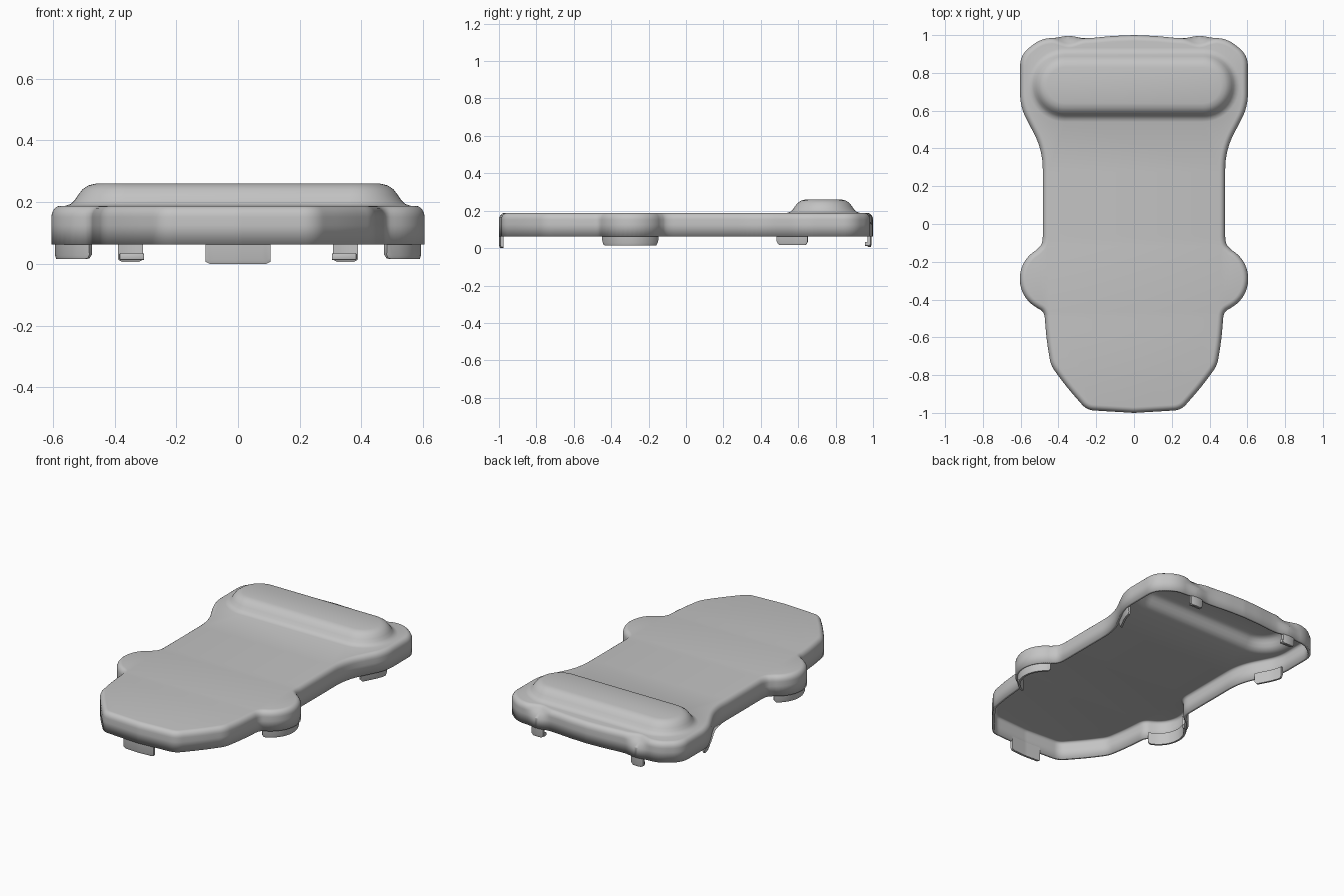
import bpy, bmesh, math
from mathutils import Vector

if "Cube" in bpy.data.objects:
    bpy.data.objects.remove(bpy.data.objects["Cube"])

grey = bpy.data.materials.new("plain_grey")
grey.diffuse_color = (0.55, 0.55, 0.55, 1)
grey.use_nodes = True
grey.node_tree.nodes["Principled BSDF"].inputs["Base Color"].default_value = grey.diffuse_color


def finish(name, bm, angle=35):
    me = bpy.data.meshes.new(name)
    bm.to_mesh(me)
    bm.free()
    me.materials.append(grey)
    ob = bpy.data.objects.new(name, me)
    bpy.context.collection.objects.link(ob)
    bpy.ops.object.select_all(action='DESELECT')
    ob.select_set(True)
    bpy.context.view_layer.objects.active = ob
    bpy.ops.object.shade_smooth_by_angle(angle=math.radians(angle))
    return ob


# Right half of the outline, front to back: x, y, corner rounding distance
half = [(0, -1.0, 0), (0.25, -0.985, 0.04), (0.355, -0.865, 0.06), (0.44, -0.75, 0.035),
        (0.462, -0.62, 0.06), (0.475, -0.466, 0.03)]
half += [(0.43 + 0.175 * math.cos(math.radians(a)), -0.29 + 0.175 * math.sin(math.radians(a)), 0)
         for a in range(-60, 61, 8)]
half += [(0.483, -0.105, 0.04), (0.483, 0.39, 0.10), (0.603, 0.62, 0.07), (0.603, 0.895, 0.06),
         (0.49, 0.985, 0.06), (0.24, 0.983, 0.04), (0.12, 0.995, 0.03), (0, 1.0, 0)]


def notch(x):
    # Strength of the dent above each back clip
    t = max(0, 1 - abs(abs(x) - 0.345) / 0.09)
    return t * t * (3 - 2 * t)


def rounded(corners):
    out = []
    for i, (x, y, d) in enumerate(corners):
        p = Vector((x, y))
        if d == 0:
            out.append(p)
            continue
        a, b = Vector(corners[i - 1][:2]), Vector(corners[i + 1][:2])
        a = p + (a - p).normalized() * min(d, (a - p).length * 0.48)
        b = p + (b - p).normalized() * min(d, (b - p).length * 0.48)
        for k in range(9):
            t = k / 8
            out.append(a * (1 - t) ** 2 + p * 2 * t * (1 - t) + b * t * t)
    dense = []
    for a, b in zip(out, out[1:]):
        n = max(1, math.ceil((b - a).length / 0.014))
        dense += [a.lerp(b, k / n) for k in range(n)]
    return dense + [out[-1]]


right = rounded(half)
path = [Vector((-p.x, p.y)) for p in reversed(right)] + right[1:-1]
N = len(path)
normals = []
for i in range(N):
    d1 = (path[i] - path[i - 1]).normalized()
    d2 = (path[(i + 1) % N] - path[i]).normalized()
    t = (d1 + d2).normalized()
    normals.append(Vector((t.y, -t.x)) / max(0.6, t.dot(d1)))
for p in path:
    if p.y > 0.9:
        p.y += 0.012 * notch(p.x)


def add_ring(bm, pts):
    vs = [bm.verts.new(p) for p in pts]
    es = [bm.edges.new((vs[i], vs[(i + 1) % len(vs)])) for i in range(len(vs))]
    return vs, es


def bridge(bm, a, b):
    n = len(a)
    for i in range(n):
        j = (i + 1) % n
        bm.faces.new((a[i], a[j], b[j], b[i]))


# Cover: wall, rounded edge, flat top and raised pill, as one thin shell
bm = bmesh.new()
levels = [(0, 0.062), (0, 0.125), (0, 0.152)]
levels += [(0.03 * (1 - math.cos(a)), 0.152 + 0.036 * math.sin(a))
           for a in [math.radians(18 * k) for k in range(1, 6)]]
prev = None
for inset, z in levels:
    dent = 0.034 * min(1, max(0, (z - 0.125) / 0.045))
    pts = []
    for p, n in zip(path, normals):
        q = p - n * inset
        if p.y > 0.9:
            q.y -= dent * notch(p.x)
        pts.append((q.x, q.y, z))
    ring, edges = add_ring(bm, pts)
    if prev:
        bridge(bm, prev, ring)
    prev = ring
rim_edges = edges


def pill(r, z):
    pts = []
    for sx, start in ((1, -90), (-1, 90)):
        for k in range(25):
            a = math.radians(start + 180 * k / 24)
            pts.append((sx * 0.365 + r * math.cos(a), 0.735 + r * math.sin(a), z))
    return pts


prev = None
for r, z in [(0.195, 0.188), (0.177, 0.194), (0.164, 0.206), (0.153, 0.223),
             (0.139, 0.241), (0.12, 0.254), (0.095, 0.26)]:
    ring, edges = add_ring(bm, pill(r, z))
    if prev:
        bridge(bm, prev, ring)
    else:
        base_edges = edges
    prev = ring
bm.faces.new(prev)
bmesh.ops.triangle_fill(bm, edges=rim_edges + base_edges, normal=(0, 0, 1), use_beauty=True)
bmesh.ops.recalc_face_normals(bm, faces=bm.faces)
top = max(bm.faces, key=lambda f: f.calc_center_median().z)
if top.normal.z < 0:
    bmesh.ops.reverse_faces(bm, faces=bm.faces)
cover = finish("cover_shell", bm)
sol = cover.modifiers.new("thickness", 'SOLIDIFY')
sol.thickness = 0.016
sol.offset = -1


# Tabs: strips that follow the wall and hang below the rim
def tab(name, test, inset, thick, bottom, rnd):
    ids = [i for i in range(N) if test(path[i])]
    bm = bmesh.new()
    run = [0]
    for a, b in zip(ids, ids[1:]):
        run.append(run[-1] + (path[b] - path[a]).length)
    prev = None
    for s, i in zip(run, ids):
        e = min(s, run[-1] - s)
        zb = bottom + (rnd - math.sqrt(max(0, rnd ** 2 - (rnd - e) ** 2)) if e < rnd else 0)
        sec = [(inset, 0.09), (inset, zb + 0.012), (inset + 0.004, zb),
               (inset + thick, zb), (inset + thick, 0.09)]
        ring = []
        for o, z in sec:
            q = path[i] - normals[i] * o
            ring.append(bm.verts.new((q.x, q.y, z)))
        if prev:
            bridge(bm, prev, ring)
        else:
            bm.faces.new(ring)
        prev = ring
    bm.faces.new(prev)
    bmesh.ops.recalc_face_normals(bm, faces=bm.faces)
    finish(name, bm)


tab("front_tab", lambda p: p.y < -0.9 and abs(p.x) < 0.113, 0.001, 0.018, 0.0, 0.006)
for side, s in (("left", -1), ("right", 1)):
    tab(side + "_bulge_tab", lambda p: p.x * s > 0 and -0.458 < p.y < -0.13, 0.012, 0.016, 0.015, 0.015)
    tab(side + "_rear_tab", lambda p: p.x * s > 0 and 0.47 < p.y < 0.655, 0.012, 0.016, 0.017, 0.015)
    tab(side + "_back_clip", lambda p: p.y > 0.9 and 0.297 < p.x * s < 0.39, 0.004, 0.016, 0.006, 0.008)
    # Small hook on the inside of each back clip
    bm = bmesh.new()
    bmesh.ops.create_cube(bm, size=1)
    for v in bm.verts:
        v.co = Vector((s * 0.344 + v.co.x * 0.08, 0.969 + v.co.y * 0.026, 0.023 + v.co.z * 0.022))
    bmesh.ops.bevel(bm, geom=bm.edges[:], offset=0.004, segments=2, affect='EDGES', profile=0.5)
    finish(side + "_clip_hook", bm)
